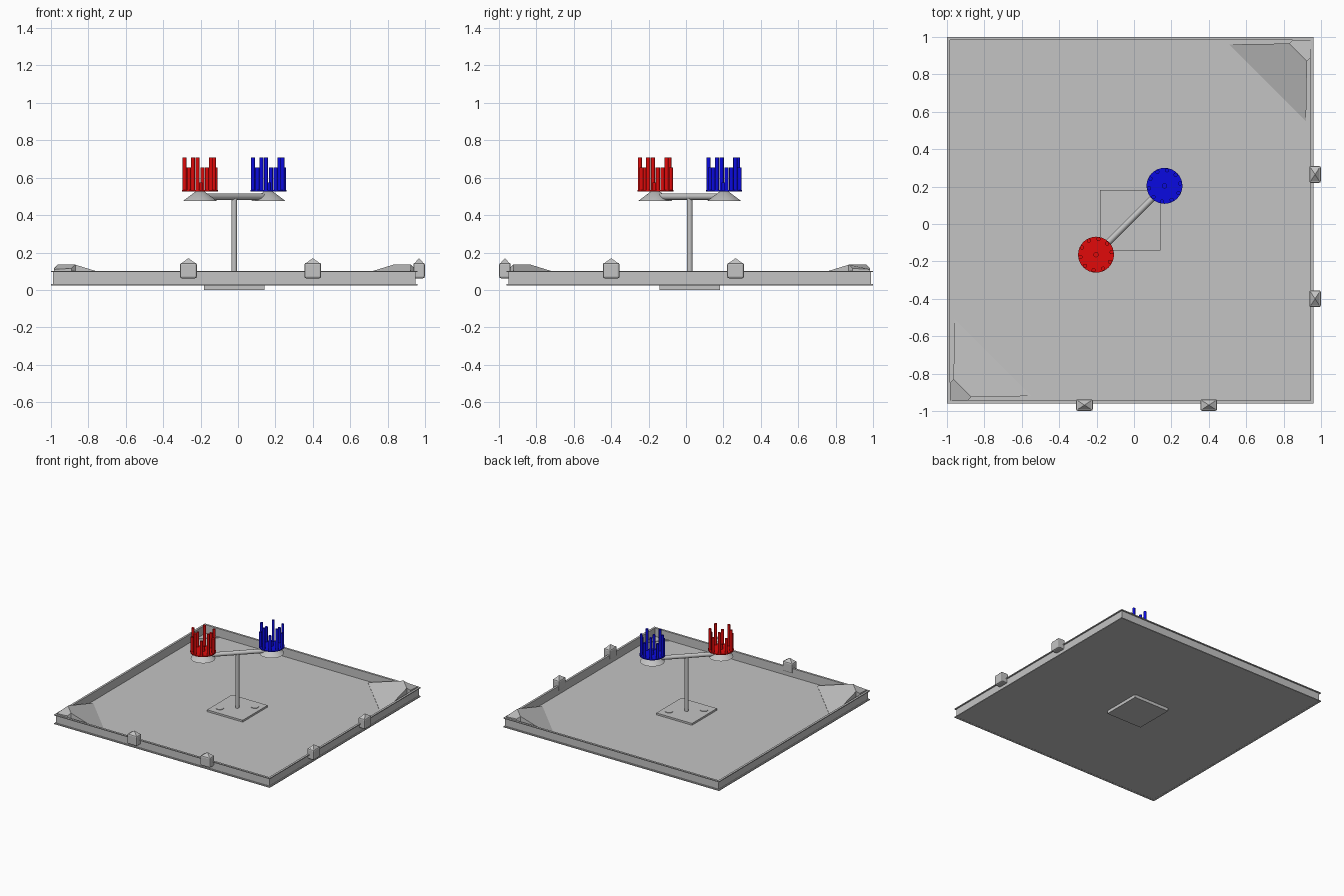
import bpy, bmesh, math
from mathutils import Vector

if "Cube" in bpy.data.objects:
    bpy.data.objects.remove(bpy.data.objects["Cube"])


def material(name, rgb):
    m = bpy.data.materials.new(name)
    m.diffuse_color = (*rgb, 1)
    m.use_nodes = True
    m.node_tree.nodes["Principled BSDF"].inputs["Base Color"].default_value = m.diffuse_color
    return m


GREY = material("light_grey", (0.55, 0.55, 0.55))
RED = material("red", (0.75, 0.003, 0.003))
BLUE = material("blue", (0.003, 0.003, 0.75))
CX, CY = -0.02, 0.02          # centre of the tray
H = 0.98                      # half width of the tray


def finish(name, bm, mat, smooth=False):
    bmesh.ops.recalc_face_normals(bm, faces=bm.faces)
    me = bpy.data.meshes.new(name)
    bm.to_mesh(me)
    bm.free()
    ob = bpy.data.objects.new(name, me)
    bpy.context.collection.objects.link(ob)
    me.materials.append(mat)
    if smooth:
        bpy.context.view_layer.objects.active = ob
        ob.select_set(True)
        bpy.ops.object.shade_smooth_by_angle(angle=math.radians(40))
        ob.select_set(False)
    return ob


def box(name, lo, hi, mat=GREY):
    bm = bmesh.new()
    bmesh.ops.create_cube(bm, size=1)
    for v in bm.verts:
        v.co = [lo[i] + (v.co[i] + 0.5) * (hi[i] - lo[i]) for i in range(3)]
    return finish(name, bm, mat)


def add_rod(bm, a, b, r1, r2, seg):
    a, b = Vector(a), Vector(b)
    d = b - a
    mat = d.to_track_quat('Z', 'Y').to_matrix().to_4x4()
    mat.translation = (a + b) / 2
    bmesh.ops.create_cone(bm, cap_ends=True, segments=seg, radius1=r1,
                          radius2=r2, depth=d.length, matrix=mat)


def rod(name, a, b, r1, r2=None, mat=GREY, seg=24):
    bm = bmesh.new()
    add_rod(bm, a, b, r1, r1 if r2 is None else r2, seg)
    return finish(name, bm, mat, True)


def prism(name, outline, z0, z1):
    """Vertical prism; z1 may be one height per outline point."""
    bm = bmesh.new()
    tops = z1 if isinstance(z1, list) else [z1] * len(outline)
    lo = [bm.verts.new((x, y, z0)) for x, y in outline]
    hi = [bm.verts.new((x, y, z)) for (x, y), z in zip(outline, tops)]
    n = len(outline)
    bm.faces.new(lo)
    bm.faces.new(hi)
    for i in range(n):
        bm.faces.new((lo[i], lo[(i + 1) % n], hi[(i + 1) % n], hi[i]))
    return finish(name, bm, GREY)


# tray floor
box("tray_floor", (CX - H + 0.005, CY - H + 0.005, 0.025),
    (CX + H - 0.005, CY + H - 0.005, 0.033))

# tray wall: channel profile (inset distance, height) swept round the square
profile = [(0, 0.024), (0, 0.031), (0.01, 0.031), (0.01, 0.095), (0, 0.095),
           (0, 0.102), (0.017, 0.102), (0.017, 0.024)]
bm = bmesh.new()
rings = []
for sx, sy in ((-1, -1), (1, -1), (1, 1), (-1, 1)):
    rings.append([bm.verts.new((CX + sx * (H - d), CY + sy * (H - d), z))
                  for d, z in profile])
for k in range(4):
    a, b = rings[k], rings[(k + 1) % 4]
    for i in range(len(profile)):
        j = (i + 1) % len(profile)
        bm.faces.new((a[i], b[i], b[j], a[j]))
finish("tray_wall", bm, GREY)

# ramped corner pieces, back right and front left
for s, name in ((1, "back_right"), (-1, "front_left")):
    def P(x, y):
        return (CX + s * x, CY + s * y)
    prism("corner_ramp_" + name,
          [P(0.53, 0.94), P(0.94, 0.53), P(0.945, 0.85), P(0.85, 0.945)],
          0.031, [0.036, 0.036, 0.135, 0.135])
    prism("corner_cap_" + name,
          [P(0.85, 0.945), P(0.945, 0.85), P(0.965, 0.87), P(0.965, 0.965),
           P(0.87, 0.965)],
          0.031, [0.135, 0.135, 0.115, 0.11, 0.115])

# flat braces in the other two corners
for s, name in ((1, "front_right"), (-1, "back_left")):
    for t, w in ((0.85, 0.02), ):
        prism("corner_brace_" + name,
              [(CX + s * H * 0.98, CY - s * t), (CX + s * t, CY - s * H * 0.98),
               (CX + s * (t - w), CY - s * H * 0.98),
               (CX + s * H * 0.98, CY - s * (t - w))], 0.031, 0.037)


# clips on the front and right walls: rounded body with a peaked top
def clip(name, x, y, hx, hy):
    b = box(name, (x - hx, y - hy, 0.062), (x + hx, y + hy, 0.145))
    m = b.modifiers.new("round", 'BEVEL')
    m.width, m.segments = 0.01, 2
    bm = bmesh.new()
    base = [bm.verts.new((x + i * (hx - 0.005), y + j * (hy - 0.005), 0.141))
            for i, j in ((-1, -1), (1, -1), (1, 1), (-1, 1))]
    top = bm.verts.new((x, y, 0.17))
    bm.faces.new(base)
    for i in range(4):
        bm.faces.new((base[i], base[(i + 1) % 4], top))
    finish(name + "_peak", bm, GREY)


for n, p in enumerate((-0.265, 0.40)):
    clip("front_clip_%d" % n, p, -0.968, 0.045, 0.031)
    clip("right_clip_%d" % n, 0.968, -p, 0.031, 0.045)

# base plate, fixing discs, post and diagonal crossbar
box("base_plate", (-0.182, -0.142, 0), (0.142, 0.182, 0.048))
for s in (-1, 1):
    rod("fixing_disc", (CX + s * 0.1, CY + s * 0.085, 0.047),
        (CX + s * 0.1, CY + s * 0.085, 0.052), 0.03)
rod("post", (CX, CY, 0.04), (CX, CY, 0.5), 0.015)
rod("crossbar", (CX - 0.18, CY - 0.18, 0.498),
    (CX + 0.18, CY + 0.18, 0.498), 0.017)

# two heads: cone shade, coloured disc and a crown of alternating rods
for s, mat, tag in ((-1, RED, "red"), (1, BLUE, "blue")):
    x, y = CX + s * 0.183, CY + s * 0.184
    rod(tag + "_cone", (x, y, 0.475), (x, y, 0.529), 0.092, 0.02, seg=32)
    rod(tag + "_disc", (x, y, 0.527), (x, y, 0.535), 0.096, mat=mat, seg=32)
    rod(tag + "_centre_stub", (x, y, 0.53), (x, y, 0.575), 0.014, mat=mat)
    bm = bmesh.new()
    for k in range(10):
        a = math.radians(45 + 36 * k)
        px, py = x + 0.084 * math.cos(a), y + 0.084 * math.sin(a)
        add_rod(bm, (px, py, 0.53), (px, py, 0.655 if k % 2 else 0.707),
                0.011, 0.011, 16)
    finish(tag + "_crown", bm, mat, True)
